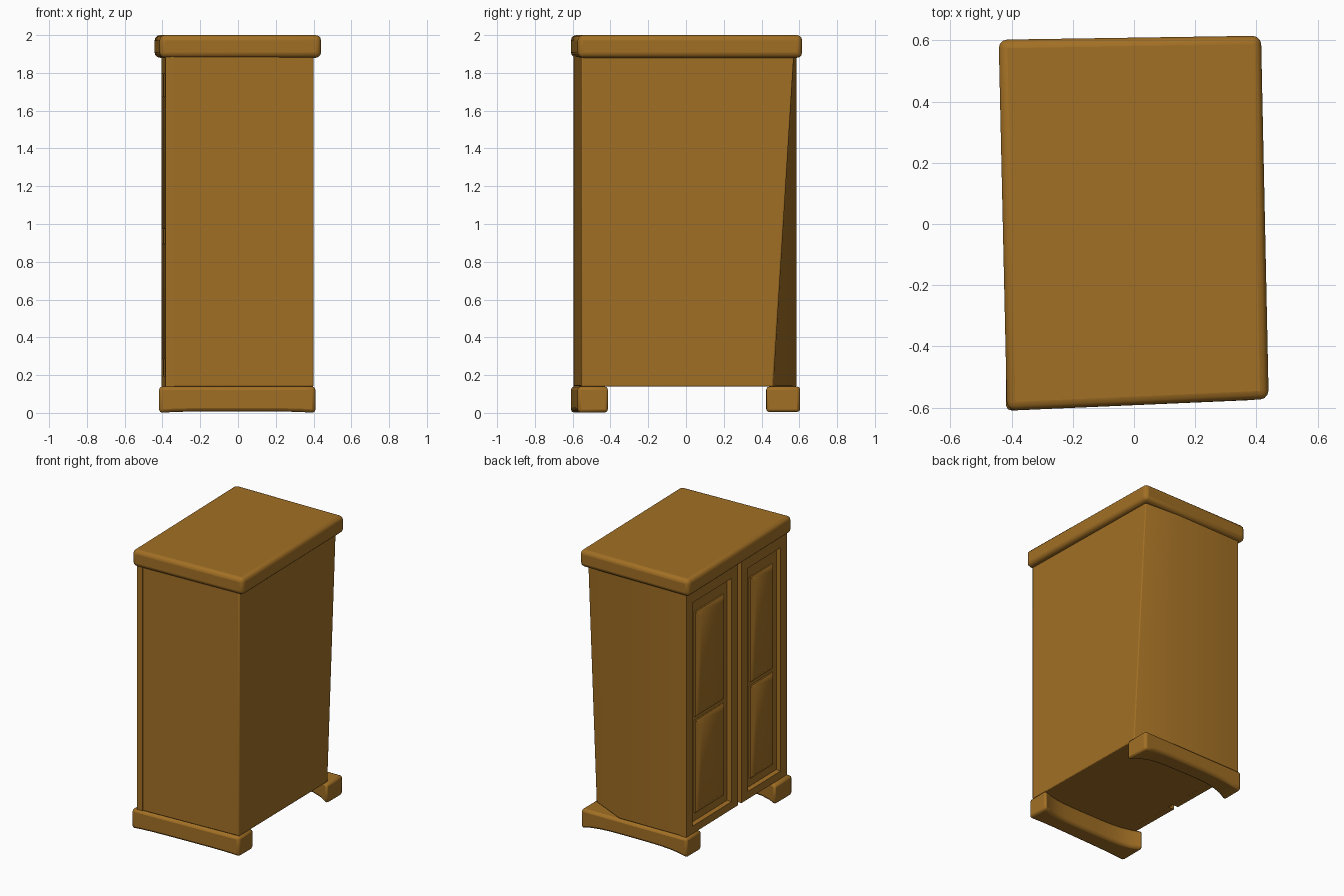
import bpy, bmesh, math

old = bpy.data.objects.get("Cube")
if old:
    bpy.data.objects.remove(old, do_unlink=True)

wood = bpy.data.materials.new("warm_brown_wood")
wood.use_nodes = True
COLOR = (0.36, 0.16, 0.018, 1)
wood.diffuse_color = COLOR
shader = wood.node_tree.nodes["Principled BSDF"]
shader.inputs["Base Color"].default_value = COLOR
shader.inputs["Roughness"].default_value = 0.8


def loft(name, rings, bevel=0.0, segments=2, edit=None):
    """Join a row of matching rings into a closed solid."""
    bm = bmesh.new()
    loops = [[bm.verts.new(p) for p in ring] for ring in rings]
    n = len(loops[0])
    for a, b in zip(loops, loops[1:]):
        for i in range(n):
            j = (i + 1) % n
            bm.faces.new((a[i], a[j], b[j], b[i]))
    bm.faces.new(loops[0])
    bm.faces.new(loops[-1])
    bmesh.ops.recalc_face_normals(bm, faces=bm.faces[:])
    if edit:
        edit(bm)
    mesh = bpy.data.meshes.new(name)
    bm.to_mesh(mesh)
    bm.free()
    mesh.materials.append(wood)
    obj = bpy.data.objects.new(name, mesh)
    bpy.context.collection.objects.link(obj)
    bpy.ops.object.select_all(action='DESELECT')
    obj.select_set(True)
    bpy.context.view_layer.objects.active = obj
    bpy.ops.object.shade_smooth_by_angle(angle=math.radians(35))
    if bevel:
        mod = obj.modifiers.new("soft_edges", 'BEVEL')
        mod.width = bevel
        mod.segments = segments
        mod.limit_method = 'ANGLE'
    return obj


def at_height(points, z):
    return [(x, y, z) for x, y in points]


def door_ring(y0, y1, z0, z1, depth):
    """Rectangle parallel to the slightly turned door side."""
    return [(-0.395 - 0.017 * y + depth, y, z)
            for y, z in ((y0, z0), (y1, z0), (y1, z1), (y0, z1))]


BASE, TOP = 0.14, 1.89

# Carcass with one corner cut back towards the floor
shared = [(-0.345, -0.593), (0.4, -0.555)]
back = [(0.12, 0.585), (-0.365, 0.575)]
loft("carcass", [at_height(shared + [(0.388, 0.46)] + back, BASE),
                 at_height(shared + [(0.378, 0.57)] + back, TOP)], 0.006)

# Thick overhanging lid, slightly out of square
lid = [(-0.415, -0.61), (0.44, -0.572), (0.415, 0.615), (-0.442, 0.602)]
loft("lid", [at_height(lid, 1.88), at_height(lid, 2.0)], 0.028, 3)


# Doors with a sunken field and two raised panels each
def sink_field(bm):
    face = min(bm.faces, key=lambda f: f.calc_center_median().x)
    bmesh.ops.inset_region(bm, faces=[face], thickness=0.105)
    bmesh.ops.translate(bm, verts=face.verts[:], vec=(0, 0, -0.02))
    bmesh.ops.inset_region(bm, faces=[face], thickness=0.008, depth=-0.03)


for side, y0, y1 in (("back", -0.025, 0.575), ("front", -0.595, -0.065)):
    loft(side + "_door", [door_ring(y0, y1, BASE, TOP, 0.045),
                          door_ring(y0, y1, BASE, TOP, 0)], edit=sink_field)
    for level, z0, z1 in (("lower", 0.26, 0.92), ("upper", 0.95, 1.7)):
        a, b, t = y0 + 0.135, y1 - 0.135, 0.035
        loft(side + "_door_" + level + "_panel",
             [door_ring(a, b, z0, z1, 0.032),
              door_ring(a, b, z0, z1, 0.02),
              door_ring(a + t, b - t, z0 + t, z1 - t, -0.004)])


# Bracket plinths, hollowed between the feet
def plinth(name, outer, inner, arch):
    rings = []
    for i in range(13):
        t = i / 6 - 1
        hollow = 1 - t ** 4 if abs(t) < 0.99 else 0
        x = 0.414 * t - 0.004
        yo = outer[0] + (outer[1] - outer[0]) * (t + 1) / 2
        yi = inner + (yo - inner) * 0.3 * hollow
        z = arch * hollow
        rings.append([(x, yo, z), (x, yi, z), (x, yi, BASE), (x, yo, BASE)])
    loft(name, rings, 0.018)


plinth("front_plinth", (-0.61, -0.574), -0.407, 0.008)
plinth("back_plinth", (0.59, 0.605), 0.418, 0.03)
